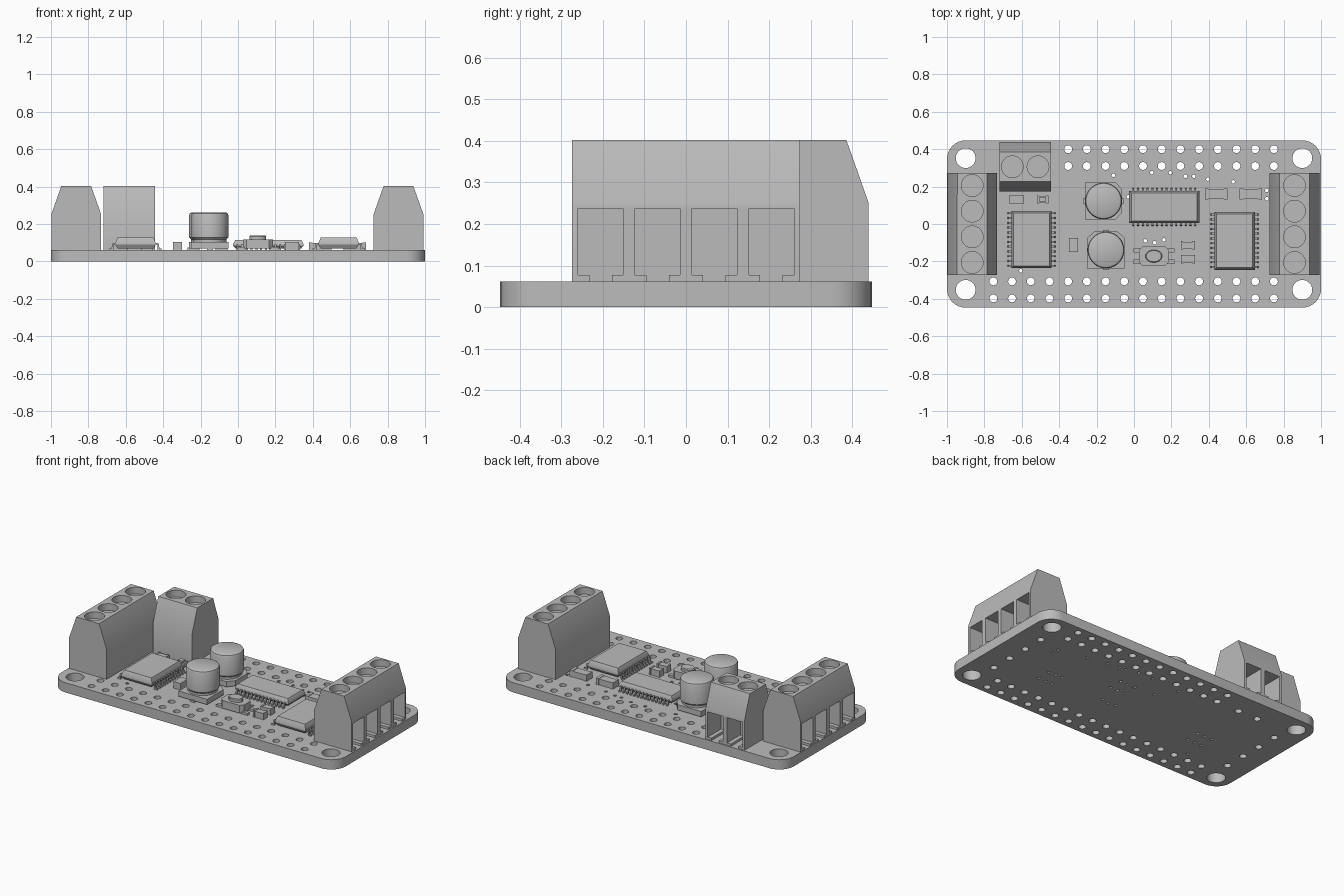
import bpy, bmesh
from math import cos, sin, pi, radians
from mathutils import Matrix, Vector

cube = bpy.data.objects.get("Cube")
if cube:
    bpy.data.objects.remove(cube)

TOP = 0.062  # board surface height

grey = bpy.data.materials.new("plain grey")
grey.use_nodes = True
COLOUR = (0.5, 0.5, 0.5, 1)
grey.diffuse_color = COLOUR
grey.node_tree.nodes["Principled BSDF"].inputs["Base Color"].default_value = COLOUR


def smooth(obj):
    bpy.ops.object.select_all(action='DESELECT')
    obj.select_set(True)
    bpy.context.view_layer.objects.active = obj
    bpy.ops.object.shade_smooth_by_angle(angle=radians(30))


def finish(bm, name, matrix=None):
    if matrix:
        bmesh.ops.transform(bm, matrix=matrix, verts=bm.verts)
    bmesh.ops.recalc_face_normals(bm, faces=bm.faces)
    mesh = bpy.data.meshes.new(name)
    bm.to_mesh(mesh)
    bm.free()
    mesh.materials.append(grey)
    obj = bpy.data.objects.new(name, mesh)
    bpy.context.collection.objects.link(obj)
    smooth(obj)
    return obj


def prism(bm, points, vec):
    face = bm.faces.new([bm.verts.new(p) for p in points])
    ext = bmesh.ops.extrude_face_region(bm, geom=[face], use_keep_orig=True)
    moved = [g for g in ext["geom"] if isinstance(g, bmesh.types.BMVert)]
    bmesh.ops.translate(bm, verts=moved, vec=vec)


def loft(bm, sections):
    """Join stacked outlines, given as lists of points, into a closed solid."""
    rings = [[bm.verts.new(p) for p in s] for s in sections]
    for a, b in zip(rings, rings[1:]):
        for i in range(len(a)):
            j = (i + 1) % len(a)
            bm.faces.new((a[i], a[j], b[j], b[i]))
    bm.faces.new(rings[0][::-1])
    bm.faces.new(rings[-1])


def circle(x, y, r, z=0, n=32, ry=None):
    return [(x + r * cos(2 * pi * i / n), y + (ry or r) * sin(2 * pi * i / n), z) for i in range(n)]


def cut_rect(x, y, hx, hy, z, c=0.0):
    """Rectangle outline, with chamfered corners when c is set."""
    if not c:
        return [(x - hx, y - hy, z), (x + hx, y - hy, z), (x + hx, y + hy, z), (x - hx, y + hy, z)]
    return [(x + a, y + b, z) for a, b in (
        (c - hx, -hy), (hx - c, -hy), (hx, c - hy), (hx, hy - c),
        (hx - c, hy), (c - hx, hy), (-hx, hy - c), (-hx, c - hy))]


def box(bm, x, y, hx, hy, z0, z1, c=0.0):
    prism(bm, cut_rect(x, y, hx, hy, z0, c), (0, 0, z1 - z0))


# Circuit board: rounded outline with all drilled holes
PITCH = 0.137
outline = []
for k, (sx, sy) in enumerate(((1, 1), (-1, 1), (-1, -1), (1, -1))):
    for i in range(9):
        a = (k + i / 8) * pi / 2
        outline.append((sx * 0.9 + 0.1 * cos(a), sy * 0.347 + 0.1 * sin(a), 0))
loops = [outline]
loops += [circle(sx * 0.9, sy * 0.352, 0.053) for sx in (1, -1) for sy in (1, -1)]
for i in range(16):
    x = -0.752 + i * 0.1
    rows = (-0.398, -0.307) + ((0.31, 0.4) if i > 3 else ())
    loops += [circle(x, y, 0.021, n=16) for y in rows]
for i in range(4):
    loops += [circle(sx * 0.86, (i - 1.5) * PITCH, 0.021, n=16) for sx in (1, -1)]
loops += [circle(x, 0.305, 0.021, n=16) for x in (-0.65, -0.513)]
vias = [(-0.11, 0.26), (0.095, 0.275), (0.195, 0.275), (0.275, 0.255), (0.32, 0.255),
        (0.395, 0.24), (0.53, 0.225), (0.71, 0.18), (0.71, 0.135), (0.06, -0.09),
        (0.11, -0.1), (0.16, -0.085), (-0.03, 0.145), (-0.605, -0.25)]
for cx, cy in ((-0.55, -0.08), (0.54, -0.09), (0.16, 0.09)):
    vias += [(cx + a * 0.05, cy + b * 0.045) for a in (-1, 0, 1) for b in (-1, 1)]
loops += [circle(x, y, 0.01, n=10) for x, y in vias]

curve = bpy.data.curves.new("board_outline", 'CURVE')
curve.dimensions = '2D'
curve.fill_mode = 'BOTH'
curve.extrude = TOP / 2
for loop in loops:
    spline = curve.splines.new('POLY')
    spline.points.add(len(loop) - 1)
    for p, co in zip(spline.points, loop):
        p.co = (*co, 1)
    spline.use_cyclic_u = True
helper = bpy.data.objects.new("board_outline", curve)
bpy.context.collection.objects.link(helper)
bpy.context.view_layer.update()
filled = bpy.data.meshes.new_from_object(helper.evaluated_get(bpy.context.evaluated_depsgraph_get()))
bm = bmesh.new()
bm.from_mesh(filled)
bmesh.ops.remove_doubles(bm, verts=bm.verts, dist=0.0001)
finish(bm, "circuit_board", Matrix.Translation((0, 0, TOP / 2)))
bpy.data.objects.remove(helper)
bpy.data.meshes.remove(filled)


# Screw terminals: wire openings face local +y, screw wells on top
def terminal(name, x, y, ways, angle):
    place = Matrix.Translation((x, y, 0)) @ Matrix.Rotation(radians(angle), 4, 'Z')
    half = ways * PITCH / 2
    side = [(-0.133, TOP), (0.133, TOP), (0.133, 0.252), (0.08, 0.402), (-0.08, 0.402), (-0.133, 0.252)]
    bm = bmesh.new()
    prism(bm, [(-half, a, b) for a, b in side], (2 * half, 0, 0))
    body = finish(bm, name, place)
    bm = bmesh.new()
    slot = [(-0.027, 0.05), (0.027, 0.05), (0.027, 0.077), (0.054, 0.077),
            (0.054, 0.237), (-0.054, 0.237), (-0.054, 0.077), (-0.027, 0.077)]
    for i in range(ways):
        cx = (i + 0.5) * PITCH - half
        prism(bm, [(cx + a, 0.0, b) for a, b in slot], (0, 0.2, 0))
        prism(bm, circle(cx, 0, 0.058, 0.36), (0, 0, 0.1))
    cutter = finish(bm, name + "_cutter", place)
    cutter.hide_render = True
    mod = body.modifiers.new("openings", 'BOOLEAN')
    mod.operation, mod.solver, mod.object = 'DIFFERENCE', 'EXACT', cutter
    bpy.context.view_layer.objects.active = body
    bpy.ops.object.modifier_apply(modifier=mod.name)
    bpy.data.objects.remove(cutter)
    smooth(body)


terminal("right_terminal", -0.865, 0, 4, 90)
terminal("left_terminal", 0.858, 0, 4, -90)
terminal("power_terminal", -0.582, 0.306, 2, 0)


# Chips: bevelled body with bent leads along both long sides
def chip(name, x, y, hx, hy, top, leads, reach, turn=0):
    bm = bmesh.new()
    mid = (TOP + top) / 2
    t = 0.012
    loft(bm, [cut_rect(0, 0, hx - t, hy - t, TOP + 0.008), cut_rect(0, 0, hx, hy, mid - 0.005),
              cut_rect(0, 0, hx, hy, mid + 0.005), cut_rect(0, 0, hx - t, hy - t, top)])
    foot = hx + reach
    bend = hx + reach * 0.45
    lead = [(hx - 0.01, mid + 0.004), (bend, mid + 0.004), (bend + 0.006, TOP + 0.008), (foot, TOP + 0.008),
            (foot, TOP), (bend - 0.004, TOP), (bend - 0.006, mid - 0.004), (hx - 0.01, mid - 0.004)]
    for s in (1, -1):
        for i in range(leads):
            c = (i - (leads - 1) / 2) * 0.0255
            prism(bm, [(s * a, c - 0.005, b) for a, b in lead], (0, 0.01, 0))
    finish(bm, name, Matrix.Translation((x, y, 0)) @ Matrix.Rotation(radians(turn), 4, 'Z'))


chip("right_driver_chip", -0.548, -0.083, 0.108, 0.153, 0.127, 12, 0.032)
chip("left_driver_chip", 0.538, -0.09, 0.108, 0.155, 0.127, 12, 0.032)
chip("controller_chip", 0.162, 0.091, 0.086, 0.188, 0.115, 14, 0.024, 90)

# Capacitors: chamfered foot, waisted can with rounded rim
can = [(0.088, 0.1), (0.088, 0.118), (0.098, 0.128), (0.098, 0.248), (0.094, 0.257), (0.085, 0.262)]
for name, x, y, turn in (("back_capacitor", -0.163, 0.123, 0), ("front_capacitor", -0.15, -0.139, 90)):
    bm = bmesh.new()
    foot = [(-0.1, -0.1), (0.065, -0.1), (0.1, -0.06), (0.1, 0.06), (0.065, 0.1), (-0.1, 0.1)]
    prism(bm, [(a, b, TOP + 0.008) for a, b in foot], (0, 0, 0.034))
    for s in (1, -1):
        box(bm, s * 0.075, 0, 0.032, 0.015, TOP, TOP + 0.012)
    loft(bm, [circle(0, 0, r, z, 48) for r, z in can])
    finish(bm, name, Matrix.Translation((x, y, 0)) @ Matrix.Rotation(radians(turn), 4, 'Z'))

# Small two-ended components: middle block between slightly raised end caps
small = [("resistor_a", -0.628, 0.131, 0.037, 0.024, 0.03), ("indicator_light", -0.488, 0.131, 0.031, 0.022, 0.025),
         ("ceramic_capacitor", -0.324, -0.112, 0.024, 0.038, 0.042), ("diode_a", 0.44, 0.161, 0.06, 0.03, 0.04),
         ("diode_b", 0.625, 0.161, 0.06, 0.03, 0.04), ("resistor_b", 0.288, -0.114, 0.037, 0.022, 0.042),
         ("resistor_c", 0.288, -0.188, 0.037, 0.022, 0.042)]
for name, x, y, hx, hy, h in small:
    bm = bmesh.new()
    if hx > hy:
        box(bm, x, y, hx * 0.7, hy - 0.003, TOP, TOP + h - 0.003)
        for s in (1, -1):
            box(bm, x + s * hx * 0.84, y, hx * 0.16, hy, TOP, TOP + h)
    else:
        box(bm, x, y, hx, hy, TOP, TOP + h)
    if name == "indicator_light":
        box(bm, x, y, 0.016, 0.014, TOP + 0.02, TOP + h + 0.01)
    finish(bm, name)

# Push button: chamfered case, four feet and oval plunger
bm = bmesh.new()
bx, by = 0.106, -0.172
box(bm, bx, by, 0.08, 0.052, TOP + 0.006, 0.118, 0.02)
for sx in (1, -1):
    for sy in (1, -1):
        box(bm, bx + sx * 0.085, by + sy * 0.03, 0.025, 0.011, TOP, TOP + 0.014)
loft(bm, [circle(bx, by, r, z, 32, r * 0.75) for r, z in ((0.045, 0.115), (0.045, 0.134), (0.04, 0.139))])
finish(bm, "push_button")
